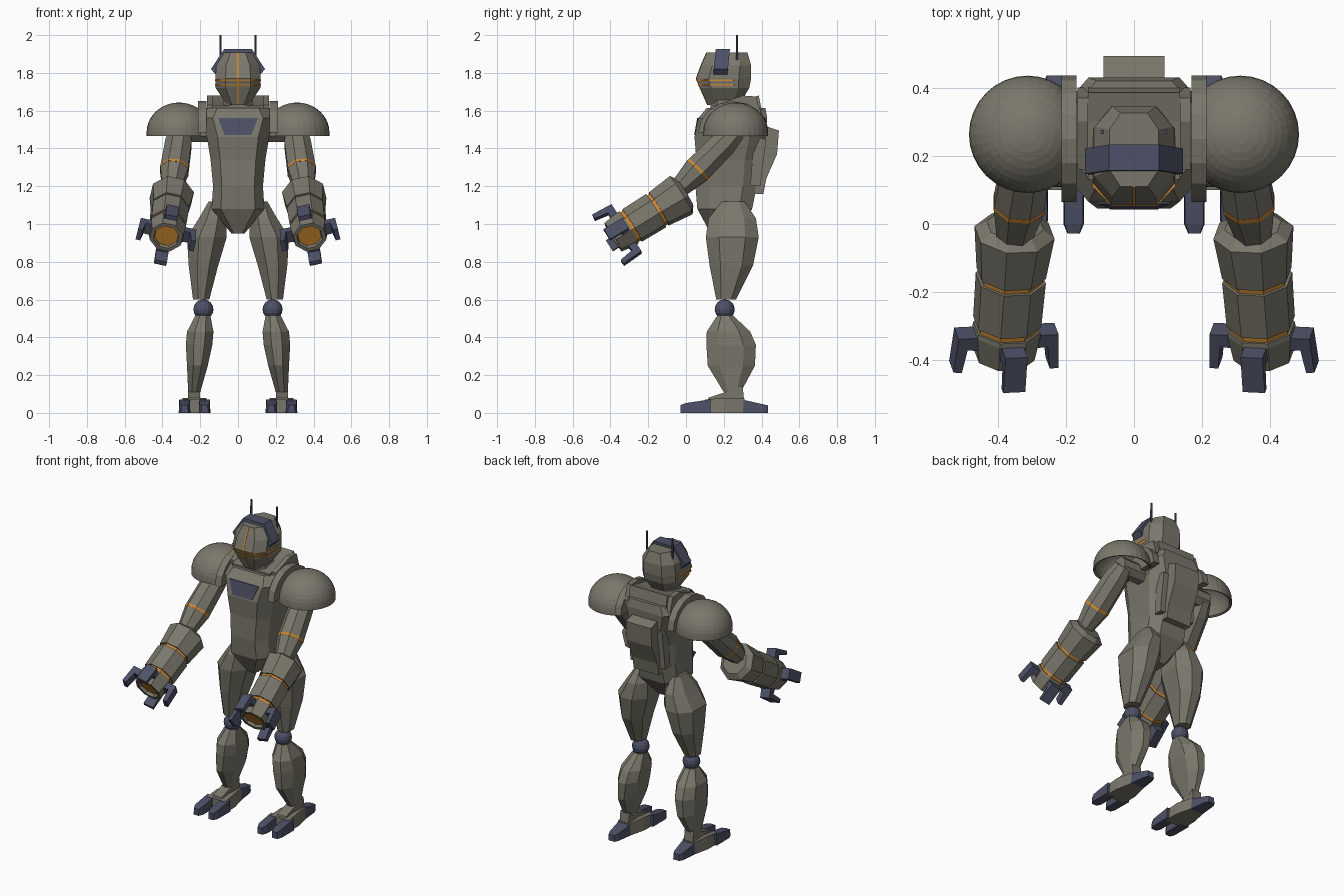
import bpy, bmesh, math
from mathutils import Vector, Matrix

if "Cube" in bpy.data.objects:
    bpy.data.objects.remove(bpy.data.objects["Cube"])


def material(name, rgb):
    m = bpy.data.materials.new(name)
    m.diffuse_color = (*rgb, 1)
    m.use_nodes = True
    m.node_tree.nodes["Principled BSDF"].inputs["Base Color"].default_value = m.diffuse_color
    return m


GREY = material("olive_grey_armour", (0.195, 0.185, 0.148))
BLUE = material("slate_blue_metal", (0.075, 0.082, 0.135))
ORANGE = material("orange_glow", (0.62, 0.25, 0.03))


def finish(name, bm, mat, mirror=False):
    bmesh.ops.recalc_face_normals(bm, faces=bm.faces)
    me = bpy.data.meshes.new(name)
    bm.to_mesh(me)
    bm.free()
    me.materials.append(mat)
    ob = bpy.data.objects.new(name, me)
    bpy.context.collection.objects.link(ob)
    if mirror:
        ob.modifiers.new("mirror", 'MIRROR').use_mirror_merge = False
    return ob


def loft(name, rings, mat, mirror=False, M=Matrix()):
    """Skin a stack of equal-sized rings and cap both ends."""
    bm = bmesh.new()
    vs = [[bm.verts.new(M @ Vector(p)) for p in r] for r in rings]
    n = len(vs[0])
    for a, b in zip(vs, vs[1:]):
        for i in range(n):
            j = (i + 1) % n
            bm.faces.new((a[i], a[j], b[j], b[i]))
    bm.faces.new(vs[0])
    bm.faces.new(vs[-1])
    return finish(name, bm, mat, mirror)


def oct_ring(z, cx, hw, y0, y1, fx=0.45, fy=0.45):
    """Chamfered rectangle at height z."""
    cy, hy = (y0 + y1) / 2, (y1 - y0) / 2
    a, b = 1 - fx, 1 - fy
    shape = [(-a, -1), (a, -1), (1, -b), (1, b), (a, 1), (-a, 1), (-1, b), (-1, -b)]
    return [(cx + u * hw, cy + v * hy, z) for u, v in shape]


def stack(name, rows, mat, mirror=False, fx=0.45, fy=0.45):
    return loft(name, [oct_ring(*r, fx, fy) for r in rows], mat, mirror)


def slab_x(name, prof, x0, x1, mat, mirror=False):
    """Side profile (y, z) extruded along x."""
    return loft(name, [[(x, y, z) for y, z in prof] for x in (x0, x1)], mat, mirror)


def tube(name, rows, mat, M, n=8):
    """Faceted tube from (distance, radius) along the local z axis of M."""
    rings = [[(r * math.cos(2 * math.pi * (i + .5) / n), r * math.sin(2 * math.pi * (i + .5) / n), t)
              for i in range(n)] for t, r in rows]
    return loft(name, rings, mat, True, M)


def frame(origin, axis, roll=0):
    d = Vector(axis).normalized()
    x = (Vector((1, 0, 0)) - d * d.x).normalized()
    y = d.cross(x)
    return Matrix.Translation(origin) @ Matrix((x, y, d)).transposed().to_4x4() @ Matrix.Rotation(roll, 4, 'Z')


def ball(name, c, r, mat, seg=12):
    bm = bmesh.new()
    bmesh.ops.create_uvsphere(bm, u_segments=seg, v_segments=seg // 2 + 2, radius=r, matrix=Matrix.Translation(c))
    return finish(name, bm, mat, True)


# Torso, collar, neck and back
stack("torso", [(0.95, 0, .035, .13, .25), (1.08, 0, .14, .06, .35), (1.20, 0, .132, .05, .375),
                (1.34, 0, .145, .055, .385), (1.46, 0, .165, .045, .42), (1.56, 0, .205, .065, .43),
                (1.615, 0, .17, .11, .42)], GREY, fx=.35, fy=.45)
slab_x("collar", [(.13, 1.58), (.13, 1.625), (.30, 1.655), (.385, 1.68), (.41, 1.56)], -.135, .135, GREY)
slab_x("collar_side", [(.16, 1.58), (.16, 1.63), (.30, 1.68), (.37, 1.675), (.4, 1.58)], .135, .165, GREY, True)
stack("neck", [(1.56, 0, .09, .13, .32), (1.70, 0, .07, .13, .28)], GREY)
slab_x("backpack", [(.38, 1.52), (.43, 1.515), (.492, 1.495), (.482, 1.37), (.425, 1.24), (.41, 1.16), (.34, 1.16)],
       -.09, .09, GREY)
slab_x("back_plate", [(.36, 1.46), (.425, 1.45), (.40, 1.26), (.395, 1.2), (.34, 1.2)], .09, .125, GREY, True)
loft("chest_plate", [[(-.105, .062 + d, 1.56), (.105, .062 + d, 1.56), (.07, .046 + d, 1.47), (-.07, .046 + d, 1.47)]
                     for d in (-.003, .006)], BLUE)

# Head, face lines, crest and antennae
HEAD = [(1.63, .058, .115, .28), (1.72, .118, .075, .335), (1.77, .12, .055, .345),
        (1.84, .115, .08, .345), (1.908, .072, .11, .325)]
stack("head", [(z, 0, w, a, b) for z, w, a, b in HEAD], GREY)
front = [(a - .003, z) for z, w, a, b in HEAD]
back = [(a + .004, z) for z, w, a, b in HEAD]
loft("face_line", [[(-.004, *a), (.004, *a), (.004, *b), (-.004, *b)] for a, b in zip(front, back)], ORANGE)
for i, z in enumerate((1.738, 1.762)):
    f = .075 - .4 * (z - 1.72)
    stack(f"visor_line_{i}", [(z - .004, 0, .121, f - .003, .31), (z + .004, 0, .121, f - .006, .31)], ORANGE)
crest = [(-.118, 1.79), (-.143, 1.82), (-.074, 1.926), (.074, 1.926), (.143, 1.82), (.118, 1.79)]
loft("crest_band", [[(x, y + (z - 1.85) * .1, z) for x, z in crest] for y in (.15, .225)], BLUE)
tube("antenna", [(0, .007), (.2, .006)], BLUE, Matrix.Translation((.093, .27, 1.80)), 6)

# Shoulder rings, joints and domed pads
arc = [(.25 + .185 * math.cos(a), 1.485 + .165 * math.sin(a)) for a in (math.pi * i / 8 for i in range(9))]
slab_x("shoulder_ring", arc, .168, .212, GREY, True)
tube("shoulder_joint", [(0, .06), (.2, .06)], GREY, frame((.13, .255, 1.49), (1, 0.001, 0)))
bm = bmesh.new()
bmesh.ops.create_uvsphere(bm, u_segments=32, v_segments=20, radius=1,
                          matrix=Matrix.Translation((.312, .263, 1.485)) @ Matrix.Diagonal((.172, .172, .158, 1)))
for co, no in (((0, 0, 1.485), (0, 0, -1)), ((.198, 0, 0), (-1, 0, 0))):
    bmesh.ops.bisect_plane(bm, geom=bm.verts[:] + bm.edges[:] + bm.faces[:],
                           plane_co=co, plane_no=no, clear_outer=True)
pad = finish("shoulder_pad", bm, GREY)
sol = pad.modifiers.new("thickness", 'SOLIDIFY')
sol.thickness, sol.offset = .02, -1
pad.modifiers.new("mirror", 'MIRROR')

# Upper arms with glowing band
U = frame((.305, .265, 1.49), (.045, -.29, -.29))
tube("upper_arm", [(0, .055), (.09, .075), (.285, .08)], GREY, U)
tube("arm_band", [(.283, .081), (.298, .081)], ORANGE, U)
tube("elbow", [(.296, .08), (.43, .055)], GREY, U)

# Cannon forearms: three segments over an orange core
F = frame((.38, -.386, .93), (.07, -.85, -.525), .2)
tube("forearm_rear", [(-.45, .085), (-.425, .12), (-.285, .104)], GREY, F)
tube("forearm_core", [(-.29, .096), (-.09, .093)], ORANGE, F)
tube("forearm_middle", [(-.268, .105), (-.118, .102)], GREY, F)
tube("forearm_muzzle", [(-.1, .1), (-.085, .102), (0, .09), (0, .07), (-.025, .062)], GREY, F)
tube("muzzle_glow", [(-.026, .064), (-.018, .064)], ORANGE, F)
claw = [(.08, -.085), (.15, -.085), (.157, .03), (.132, .032), (.12, -.045), (.08, -.04)]
for k in range(4):
    loft(f"claw_{k}", [[(r, w, t) for r, t in claw] for w in (-.033, .033)], BLUE, True,
         F @ Matrix.Rotation(k * math.pi / 2, 4, 'Z'))

# Legs
stack("thigh", [(1.12, .125, .03, .19, .31), (1.03, .135, .072, .12, .37), (.93, .165, .105, .105, .385),
                (.78, .183, .078, .125, .355), (.60, .195, .043, .16, .265)], GREY, True, .6, .5)
ball("knee", (.183, .205, .548), .053, BLUE)
stack("shin", [(.515, .186, .04, .165, .25), (.43, .2, .07, .11, .34), (.36, .206, .07, .108, .37),
               (.25, .215, .055, .115, .365), (.11, .232, .032, .2, .29)], GREY, True, .6, .5)

# Feet: grey block and ankle, blue toes and heel


def bar(name, rows, mat):
    """Box loft along y from (y, centre x, half width, height)."""
    loft(name, [[(c - w, y, 0), (c + w, y, 0), (c + w * .9, y, h), (c - w * .9, y, h)] for y, c, w, h in rows], mat, True)


bar("foot", [(.10, .23, .072, .07), (.2, .23, .07, .08), (.31, .232, .045, .075)], GREY)
slab_x("ankle", [(.11, .06), (.12, .08), (.30, .142), (.308, .06)], .2, .264, GREY, True)
for side, c in (("inner", .177), ("outer", .283)):
    bar("toe_" + side, [(.13, c, .031, .072), (.0, c, .03, .052), (-.028, c, .018, .042)], BLUE)
bar("heel", [(.30, .232, .047, .07), (.41, .234, .034, .045), (.435, .234, .022, .04)], BLUE)
